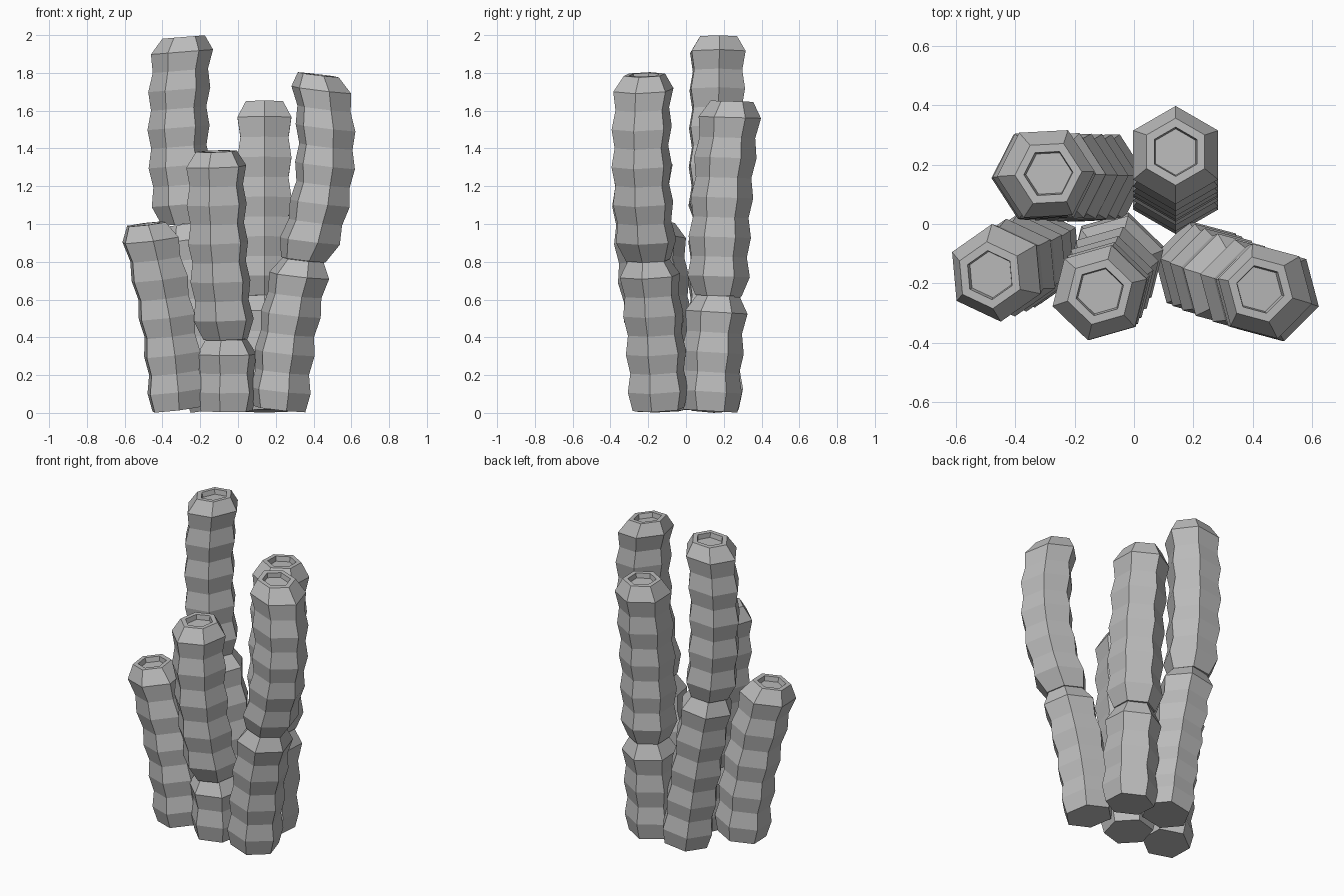
import bpy, bmesh
from math import cos, sin, radians
from mathutils import Vector

cube = bpy.data.objects.get("Cube")
if cube:
    bpy.data.objects.remove(cube, do_unlink=True)

grey = bpy.data.materials.new("stone_grey")
grey.use_nodes = True
colour = (0.5, 0.5, 0.5, 1)
grey.diffuse_color = colour
grey.node_tree.nodes["Principled BSDF"].inputs["Base Color"].default_value = colour

SIDES = 6
WIDE, NARROW, CAP, JOINT, LIP, FLOOR = 0.165, 0.147, 0.113, 0.122, 0.083, 0.078
CAP_STEP = 0.8      # cap height as a share of one ring step
HOLE_DEPTH = 0.03


def along(points, u):
    """Quadratic path through a start, middle and end point."""
    a, b, c = (Vector(p) for p in points)
    return a * (2*u - 1) * (u - 1) + b * 4*u * (1 - u) + c * u * (2*u - 1)


def add_ring(bm, centre, axis, radius, turn):
    """Hexagonal ring of vertices, square to the axis."""
    tilt = Vector((0, 0, 1)).rotation_difference(axis)
    verts = []
    for k in range(SIDES):
        a = radians(turn + 360 * k / SIDES)
        verts.append(bm.verts.new(centre + tilt @ Vector((radius*cos(a), radius*sin(a), 0))))
    return verts


def add_section(bm, points, lean, bulges, turn, first_radius, hollow):
    """Ribbed section ending in a bevelled cap, with a hole if hollow."""
    axis = Vector((lean[0], lean[1], 1)).normalized()
    steps = 2 * bulges - 1 + CAP_STEP
    profile = [(along(points, i / steps), WIDE if i % 2 else NARROW)
               for i in range(2 * bulges)]
    profile[0] = (profile[0][0], first_radius)
    top = along(points, 1)
    profile.append((top, CAP))
    if hollow:
        profile += [(top, LIP), (top - axis * HOLE_DEPTH, FLOOR)]
    rings = [add_ring(bm, c, axis, r, turn) for c, r in profile]
    bm.faces.new(rings[0][::-1])
    for low, high in zip(rings, rings[1:]):
        for k in range(SIDES):
            n = (k + 1) % SIDES
            bm.faces.new((low[k], low[n], high[n], high[k]))
    bm.faces.new(rings[-1])


def add_tube(name, turn, sections):
    bm = bmesh.new()
    for i, (points, lean, bulges) in enumerate(sections):
        add_section(bm, points, lean, bulges, turn,
                    JOINT if i else NARROW - 0.005, i == len(sections) - 1)
    mesh = bpy.data.meshes.new(name)
    bm.to_mesh(mesh)
    bm.free()
    mesh.materials.append(grey)
    bpy.context.collection.objects.link(bpy.data.objects.new(name, mesh))


# Each section: path points, lean, number of bulges
add_tube("short_right_tube", 35, [
    (((-.325, -.10, .02), (-.375, -.13, .5), (-.485, -.172, 1.0)), (-.12, -.06), 5)])

add_tube("tall_back_right_tube", 3, [
    (((-.11, .155, .02), (-.18, .155, .5), (-.275, .16, 1.0)), (-.14, 0), 5),
    (((-.28, .16, 1.0), (-.315, .163, 1.5), (-.288, .17, 1.99)), (-.08, 0), 5)])

add_tube("front_middle_tube", 16, [
    (((-.06, -.12, .01), (-.058, -.125, .2), (-.062, -.14, .39)), (0, -.04), 2),
    (((-.065, -.15, .39), (-.105, -.22, .89), (-.115, -.228, 1.385)), (-.03, -.05), 5)])

add_tube("front_left_tube", -15, [
    (((.22, -.145, .02), (.26, -.165, .41), (.345, -.2, .81)), (.11, -.05), 4),
    (((.345, -.2, .81), (.46, -.235, 1.3), (.425, -.22, 1.79)), (.12, -.03), 5)])

add_tube("back_left_tube", 30, [
    (((.14, .13, .01), (.14, .14, .31), (.14, .172, .62)), (0, .06), 3),
    (((.14, .172, .62), (.14, .19, 1.13), (.14, .243, 1.65)), (0, .03), 5)])
